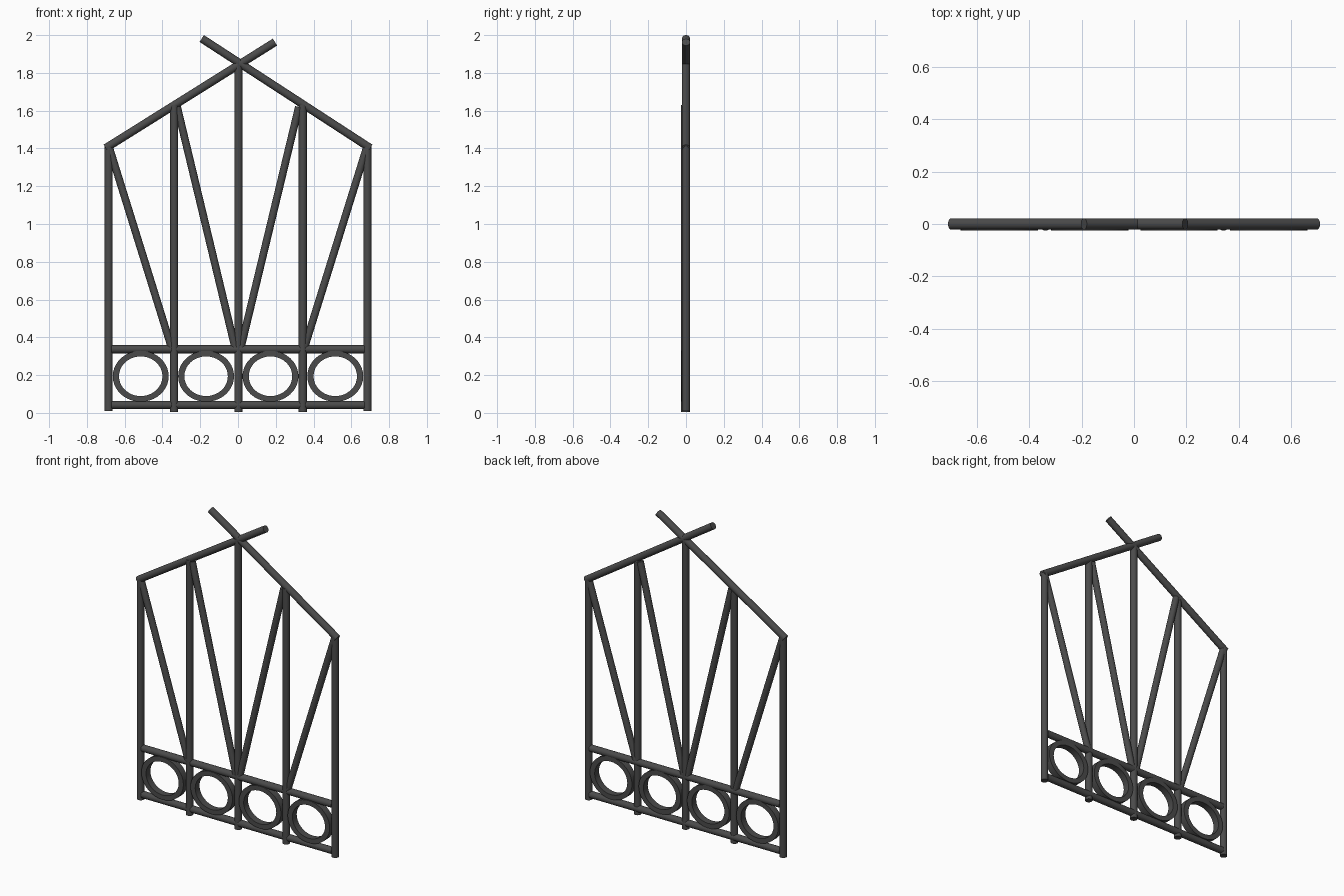
import bpy, bmesh, math
from mathutils import Vector

if "Cube" in bpy.data.objects:
    bpy.data.objects.remove(bpy.data.objects["Cube"])

iron = bpy.data.materials.new("dark_iron")
iron.diffuse_color = (0.07, 0.07, 0.07, 1)
iron.use_nodes = True
iron.node_tree.nodes["Principled BSDF"].inputs["Base Color"].default_value = iron.diffuse_color
R = 0.0215


def finish(obj):
    obj.data.materials.append(iron)
    bpy.ops.object.select_all(action='DESELECT')
    obj.select_set(True)
    bpy.context.view_layer.objects.active = obj
    bpy.ops.object.shade_smooth_by_angle(angle=math.radians(35))


def bar(name, a, b, r=R, y=0.0):
    """Round bar between two (x, z) points."""
    a, b = Vector((a[0], y, a[1])), Vector((b[0], y, b[1]))
    d = b - a
    bpy.ops.mesh.primitive_cylinder_add(vertices=20, radius=r, depth=d.length,
                                        location=(a + b) / 2,
                                        rotation=d.to_track_quat('Z', 'Y').to_euler())
    obj = bpy.context.object
    obj.name = name
    finish(obj)


def ring(name, cx, cz, n=40, depth=0.044):
    """Flat oval band with a rectangular section."""
    bm = bmesh.new()
    section = [(0.148, 0.135, -depth / 2), (0.148, 0.135, depth / 2),
               (0.115, 0.105, depth / 2), (0.115, 0.105, -depth / 2)]
    loops = []
    for i in range(n):
        t = 2 * math.pi * i / n
        loops.append([bm.verts.new((cx + rx * math.cos(t), y - 0.003, cz + rz * math.sin(t)))
                      for rx, rz, y in section])
    for i in range(n):
        p, q = loops[i], loops[(i + 1) % n]
        for k in range(4):
            m = (k + 1) % 4
            bm.faces.new((p[k], p[m], q[m], q[k]))
    bmesh.ops.recalc_face_normals(bm, faces=bm.faces)
    mesh = bpy.data.meshes.new(name)
    bm.to_mesh(mesh)
    bm.free()
    obj = bpy.data.objects.new(name, mesh)
    bpy.context.collection.objects.link(obj)
    finish(obj)


# upright posts
for x, top in [(-0.685, 1.41), (-0.338, 1.63), (0.002, 1.85), (0.343, 1.63), (0.685, 1.41)]:
    bar("post", (x, 0.005 if abs(x) < 0.6 else 0.01), (x, top),
        y=-0.004 if 0.1 < abs(x) < 0.5 else 0)

# crossing rafters
bar("rafter_left", (-0.70, 1.402), (0.196, 1.963))
bar("rafter_right", (0.70, 1.402), (-0.192, 1.982))

# horizontal rails
bar("lower_rail", (-0.67, 0.042), (0.67, 0.042))
bar("upper_rail", (-0.67, 0.337), (0.67, 0.337))

# diagonal braces
for s in (-1, 1):
    bar("outer_brace", (s * 0.68, 1.40), (s * 0.35, 0.34), r=0.02)
    bar("inner_brace", (s * 0.322, 1.62), (s * 0.014, 0.34), r=0.02)

# oval rings between the rails
for x in (-0.515, -0.169, 0.172, 0.515):
    ring("oval_ring", x, 0.194)
